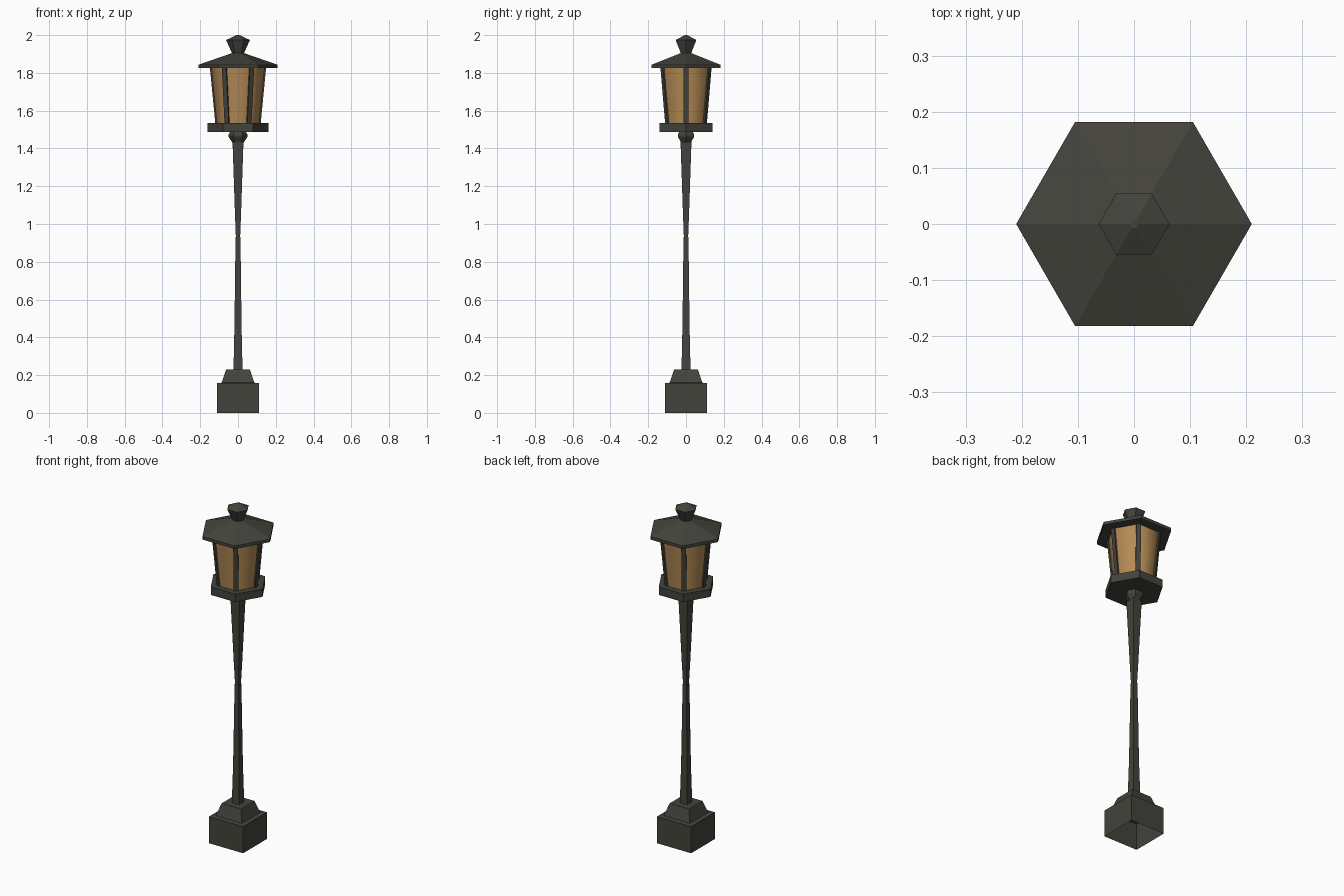
import bpy, math

if "Cube" in bpy.data.objects:
    bpy.data.objects.remove(bpy.data.objects["Cube"])


def material(name, col):
    m = bpy.data.materials.new(name)
    m.diffuse_color = (*col, 1)
    m.use_nodes = True
    m.node_tree.nodes["Principled BSDF"].inputs["Base Color"].default_value = m.diffuse_color
    return m


IRON = material("dark_iron", (0.057, 0.057, 0.045))
GLASS = material("amber_glass", (0.456, 0.254, 0.092))


def make(name, verts, faces, mat, smooth=False):
    me = bpy.data.meshes.new(name)
    me.from_pydata(verts, [], faces)
    me.materials.append(mat)
    for p in me.polygons:
        p.use_smooth = smooth
    ob = bpy.data.objects.new(name, me)
    bpy.context.collection.objects.link(ob)
    return ob


def stack(name, sides, profile, mat=IRON, bottom=True, top=True, smooth=False):
    """Rings of (radius, z) joined up; four-sided rings take the half width."""
    square = sides == 4
    off = math.pi / 4 if square else 0
    k = math.sqrt(2) if square else 1
    verts, faces = [], []
    for r, z in profile:
        for i in range(sides):
            a = off + i * math.tau / sides
            verts.append((r * k * math.cos(a), r * k * math.sin(a), z))
    for j in range(len(profile) - 1):
        for i in range(sides):
            n = (i + 1) % sides
            b, t = j * sides, (j + 1) * sides
            faces.append((b + i, b + n, t + n, t + i))
    if bottom:
        faces.append(tuple(reversed(range(sides))))
    if top:
        s = (len(profile) - 1) * sides
        faces.append(tuple(range(s, s + sides)))
    return make(name, verts, faces, mat, smooth)


# Plinth, open underneath, and square post with a narrow waist
stack("plinth", 4, [(0.112, 0), (0.112, 0.157), (0.086, 0.16), (0.063, 0.23)],
      bottom=False)
stack("lower_post", 4, [(0.024, 0.225), (0.019, 0.45), (0.013, 0.93)])
stack("upper_post", 4, [(0.011, 0.92), (0.016, 1.05), (0.029, 1.435)])

# Collar and lantern floor
stack("collar", 6, [(0.029, 1.43), (0.050, 1.462), (0.050, 1.474), (0.038, 1.492)])
stack("lantern_floor", 6, [(0.161, 1.488), (0.161, 1.535)])

# Glass, flaring towards the roof
Z0, Z1, R0, R1 = 1.53, 1.83, 0.119, 0.148
stack("glass", 6, [(R0, Z0), (R1, Z1)], GLASS, False, False, True)

# Bars on the six glass corners
for i in range(6):
    a = i * math.tau / 6
    c, s = math.cos(a), math.sin(a)
    vs = []
    for r, z in ((R0, Z0), (R1, Z1)):
        for d, w in ((-0.016, -0.013), (0.001, -0.013), (0.001, 0.013), (-0.016, 0.013)):
            vs.append(((r + d) * c - w * s, (r + d) * s + w * c, z))
    make(f"glass_bar_{i + 1}", vs,
         [(3, 2, 1, 0), (4, 5, 6, 7)] +
         [(j, (j + 1) % 4, (j + 1) % 4 + 4, j + 4) for j in range(4)], IRON)

# Roof and finial
stack("roof", 6, [(0.21, 1.825), (0.21, 1.843), (0.025, 1.907)])
stack("finial", 6, [(0.030, 1.90), (0.063, 1.974), (0.008, 2.0)])
